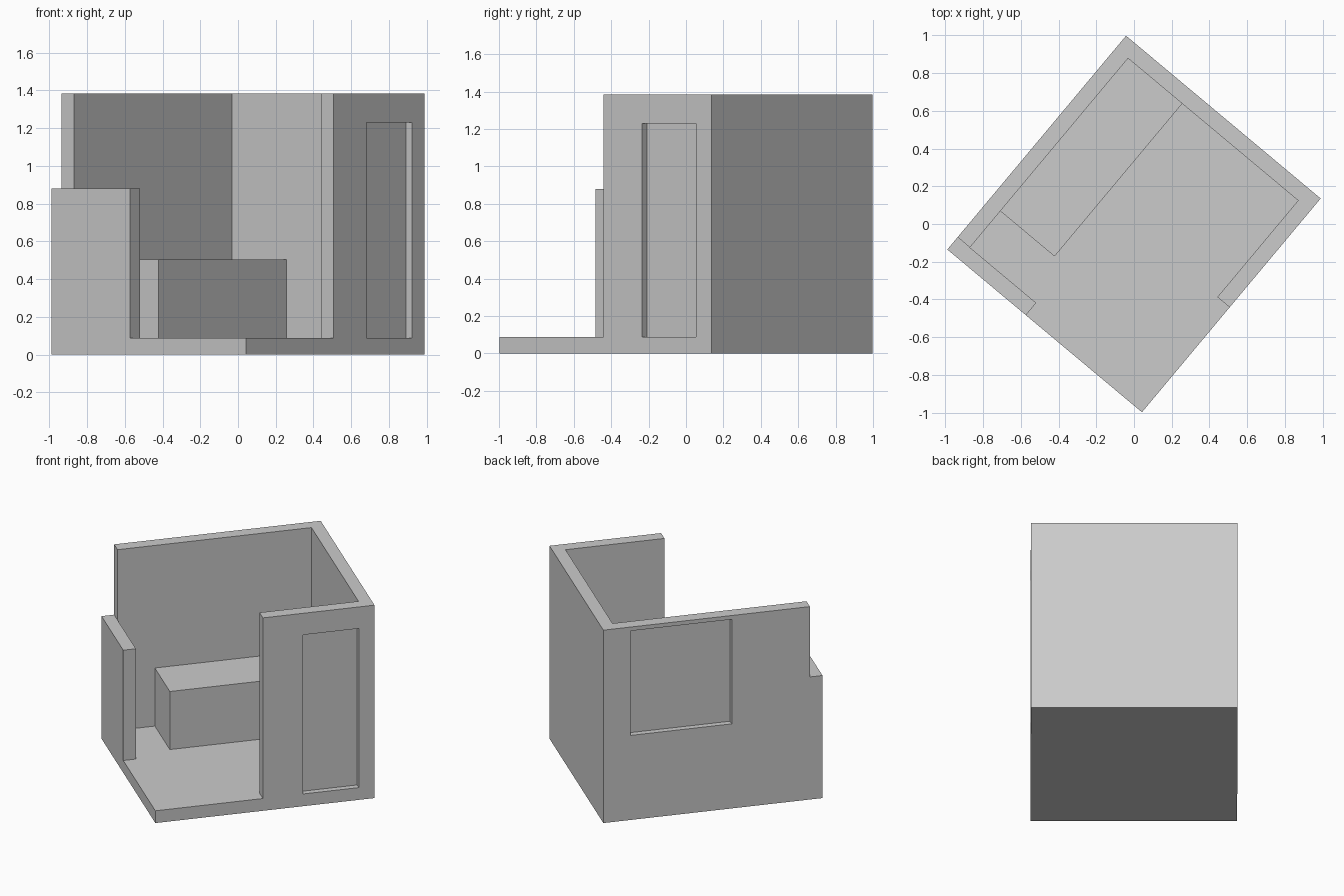
import bpy, bmesh, math

if "Cube" in bpy.data.objects:
    bpy.data.objects.remove(bpy.data.objects["Cube"])

ANGLE = math.radians(50.1)      # room is turned on the ground
L, W, H = 0.7385, 0.6725, 1.385  # half length, half width, height
T, FLOOR = 0.085, 0.088          # wall and floor thickness
IL, IW = L - T, W - T            # inner half sizes
LOW_END = W - 0.543              # end of the low wall
TALL_END = -0.0135               # end of the short tall wall
DEPTH = 0.042                    # recess depth


def prism(name, pts, z0, z1):
    """Extrude a ground outline from z0 to z1."""
    bm = bmesh.new()
    face = bm.faces.new([bm.verts.new((x, y, z0)) for x, y in pts])
    ext = bmesh.ops.extrude_face_region(bm, geom=[face])
    for v in ext["geom"]:
        if isinstance(v, bmesh.types.BMVert):
            v.co.z = z1
    bmesh.ops.recalc_face_normals(bm, faces=bm.faces)
    me = bpy.data.meshes.new(name)
    bm.to_mesh(me)
    bm.free()
    ob = bpy.data.objects.new(name, me)
    ob.rotation_euler.z = ANGLE
    bpy.context.collection.objects.link(ob)
    return ob


def box(name, x0, x1, y0, y1, z0, z1):
    return prism(name, [(x0, y0), (x1, y0), (x1, y1), (x0, y1)], z0, z1)


# floor and walls start as one solid block
shell = box("room_shell", -L, L, -W, W, 0, H)

# bed-like bench against the long wall
box("bench", -0.402, IL, 0.213, IW, FLOOR, 0.505)

cutters = [
    # interior together with the open corner
    prism("room_cutter", [(-1, LOW_END), (-1, -1), (TALL_END, -1),
                          (TALL_END, -IW), (IL, -IW), (IL, IW),
                          (-IL, IW), (-IL, LOW_END)], FLOOR, 2),
    # lowered end wall
    box("low_wall_cutter", -1.2, -IL, -1.2, 1.2, 0.88, 2.2),
    # door recess
    box("door_cutter", 0.257, 0.633, -1, -W + DEPTH, FLOOR, 1.23),
    # window recess
    box("window_cutter", -0.127, 0.557, W - DEPTH, 1, 0.607, 1.357),
]
for c in cutters:
    c.hide_render = True
    c.display_type = 'WIRE'
    m = shell.modifiers.new(c.name, 'BOOLEAN')
    m.operation = 'DIFFERENCE'
    m.solver = 'EXACT'
    m.object = c

# bake the cuts and remove the helpers
bpy.context.view_layer.update()
dg = bpy.context.evaluated_depsgraph_get()
baked = bpy.data.meshes.new_from_object(shell.evaluated_get(dg))
shell.modifiers.clear()
shell.data = baked
for c in cutters:
    bpy.data.objects.remove(c)
